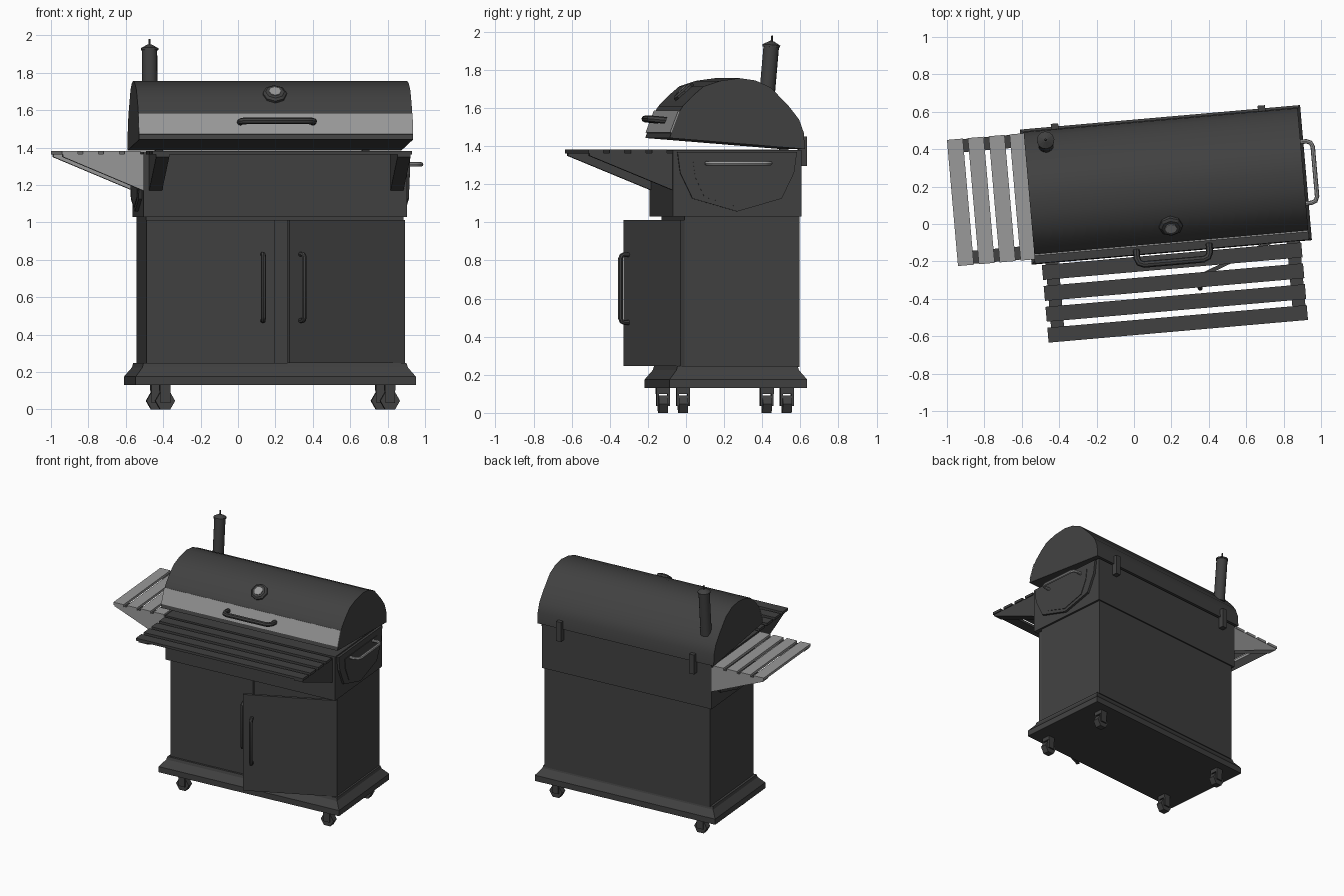
import bpy, bmesh, math
from mathutils import Matrix, Vector

if "Cube" in bpy.data.objects:
    bpy.data.objects.remove(bpy.data.objects["Cube"])

TURN = Matrix.Rotation(math.radians(5), 4, 'Z')   # whole grill sits slightly turned


def material(name, v):
    m = bpy.data.materials.new(name)
    m.diffuse_color = (v, v, v, 1)
    m.use_nodes = True
    m.node_tree.nodes["Principled BSDF"].inputs["Base Color"].default_value = m.diffuse_color
    return m


DARK = material("charcoal_black", 0.052)
GREY = material("brushed_grey", 0.32)


def finish(name, bm, mats, local=Matrix(), smooth=False):
    bmesh.ops.recalc_face_normals(bm, faces=bm.faces)
    me = bpy.data.meshes.new(name)
    bm.to_mesh(me)
    bm.free()
    for m in mats:
        me.materials.append(m)
    me.transform(TURN @ local)
    ob = bpy.data.objects.new(name, me)
    bpy.context.collection.objects.link(ob)
    if smooth:
        bpy.ops.object.select_all(action='DESELECT')
        ob.select_set(True)
        bpy.context.view_layer.objects.active = ob
        bpy.ops.object.shade_smooth_by_angle(angle=math.radians(40))
    return ob


def skin(bm, rings):
    """Join equal rings of points and cap both ends."""
    vs = [[bm.verts.new(p) for p in r] for r in rings]
    n = len(vs[0])
    for a, b in zip(vs, vs[1:]):
        for i in range(n):
            bm.faces.new((a[i], a[(i + 1) % n], b[(i + 1) % n], b[i]))
    bm.faces.new(vs[0])
    bm.faces.new(vs[-1])


def prism(name, pts, axis, a, b, mat, local=Matrix(), smooth=False):
    """Extrude a profile along x (pts are y,z) or along y (pts are x,z)."""
    bm = bmesh.new()
    put = (lambda p, t: (t, p[0], p[1])) if axis == 'x' else (lambda p, t: (p[0], t, p[1]))
    skin(bm, [[put(p, t) for p in pts] for t in (a, b)])
    return finish(name, bm, [mat], local, smooth)


def box(name, x0, x1, y0, y1, z0, z1, mat=DARK, local=Matrix()):
    return prism(name, [(x0, z0), (x1, z0), (x1, z1), (x0, z1)], 'y', y0, y1, mat, local)


def lathe(name, profile, sides, local, mat=DARK, smooth=False):
    bm = bmesh.new()
    skin(bm, [[(r * math.cos(2 * math.pi * i / sides), r * math.sin(2 * math.pi * i / sides), z)
               for i in range(sides)] for r, z in profile])
    return finish(name, bm, [mat], local, smooth)


def handle(name, p0, p1, out, r, mat=DARK, local=Matrix()):
    """Bent tube: rises from p0 along out, runs across, drops back to p1."""
    p0, p1, out = Vector(p0), Vector(p1), Vector(out)
    d = (p1 - p0).normalized() * out.length * 0.4
    path = [p0, p0 + out * 0.6, p0 + out * 0.88 + d * 0.3, p0 + out + d,
            p1 + out - d, p1 + out * 0.88 - d * 0.3, p1 + out * 0.6, p1]
    side = (p1 - p0).cross(out).normalized()
    rings = []
    for i, p in enumerate(path):
        t = (path[min(i + 1, 7)] - path[max(i - 1, 0)]).normalized()
        n = side.cross(t)
        rings.append([p + r * (math.cos(k * math.pi / 4) * side + math.sin(k * math.pi / 4) * n)
                      for k in range(8)])
    bm = bmesh.new()
    skin(bm, rings)
    return finish(name, bm, [mat], local, True)


# Base plinth with sloped top edge
bm = bmesh.new()
skin(bm, [[(-0.564 + i, -0.169 + i, z), (0.94 - i, -0.169 + i, z),
           (0.94 - i, 0.556 - i, z), (-0.564 + i, 0.556 - i, z)]
          for z, i in ((0.13, 0), (0.175, 0), (0.225, 0.04), (0.247, 0.046))])
finish("base_plinth", bm, [DARK])

# Casters
for x in (-0.40, 0.807):
    for y in (-0.087, 0.46):
        prism("caster_wheel", [(x + 0.053 * math.cos(k * math.pi / 3), 0.046 + 0.053 * math.sin(k * math.pi / 3))
                               for k in range(6)], 'y', y - 0.024, y + 0.024, DARK)
        for s in (-1, 1):
            box("caster_fork", x - 0.026, x + 0.026, y + s * 0.029 - 0.006, y + s * 0.029 + 0.006, 0.035, 0.115)
        box("caster_plate", x - 0.028, x + 0.028, y - 0.035, y + 0.035, 0.1, 0.13)

# Cabinet, hollow with open front
box("cabinet_left_wall", -0.50, -0.48, -0.085, 0.52, 0.24, 1.03)
box("cabinet_right_wall", 0.86, 0.88, -0.085, 0.52, 0.24, 1.03)
box("cabinet_back_wall", -0.48, 0.86, 0.50, 0.52, 0.24, 1.03)
box("cabinet_top_rail", -0.48, 0.86, -0.085, 0.50, 1.01, 1.03)

# Doors: left closed, right swung open
DW = 0.688
for name, hinge, s, ang in (("left_door", -0.50, 1, 0), ("right_door", 0.88, -1, 21)):
    m = Matrix.Translation((hinge, -0.085, 0)) @ Matrix.Rotation(math.radians(ang), 4, 'Z')
    box(name, min(0, s * DW), max(0, s * DW), -0.022, 0, 0.247, 1.012, DARK, m)
    hx = s * (DW - 0.065)
    handle(name + "_handle", (hx, -0.02, 0.475), (hx, -0.02, 0.83), (0, -0.05, 0), 0.013, DARK, m)

# Firebox
box("firebox", -0.52, 0.895, -0.148, 0.53, 1.03, 1.38)

# Half-octagon end panels on both sides of the firebox
END = [(-0.125, 1.37), (-0.11, 1.26), (-0.045, 1.125), (0.19, 1.057),
       (0.425, 1.125), (0.49, 1.26), (0.505, 1.37)]
INNER = [(0.19 + (y - 0.19) * 0.74, 1.325 + (z - 1.37) * 0.78) for y, z in END]
for name, x, s in (("right", 0.895, 1), ("left", -0.52, -1)):
    prism(name + "_end_panel", END, 'x', x, x + s * 0.018, DARK)
    prism(name + "_end_panel_inner", INNER, 'x', x + s * 0.018, x + s * 0.022, DARK)
handle("side_handle", (0.91, 0.03, 1.31), (0.91, 0.36, 1.31), (0.078, 0, 0), 0.012, GREY)

# Lid, propped slightly open; rounded profile
LID = [(-0.167, 1.443), (-0.158, 1.47), (-0.115, 1.583), (-0.098, 1.61), (-0.045, 1.665), (0.012, 1.714),
       (0.10, 1.743), (0.20, 1.757), (0.285, 1.745), (0.366, 1.708), (0.463, 1.607),
       (0.515, 1.54), (0.54, 1.47), (0.545, 1.385)]
prism("lid", LID, 'x', -0.545, 0.925, DARK, smooth=True)
prism("lid_front_band", [(-0.158, 1.47), (-0.115, 1.583), (-0.122, 1.586), (-0.165, 1.473)],
      'x', -0.546, 0.926, GREY)
handle("lid_handle", (0.0, -0.135, 1.535), (0.39, -0.135, 1.535), (0, -0.085, 0.008), 0.018)

# Thermometer on the sloping lid front
tilt = Matrix.Translation((0.195, -0.025, 1.682)) @ Matrix.Rotation(math.radians(42), 4, 'X')
lathe("thermometer_rim", [(0.064, -0.005), (0.064, 0.012), (0.05, 0.022)], 8, tilt)
lathe("thermometer_dial", [(0.032, 0.02), (0.032, 0.027)], 8, tilt, GREY)

# Chimney with cone cap and spike, leaning back with the lid
lean = Matrix.Translation((-0.432, 0.457, 1.58)) @ Matrix.Rotation(math.radians(-5), 4, 'X')
lathe("chimney_pipe", [(0.041, 0), (0.041, 0.345)], 16, lean, smooth=True)
lathe("chimney_cap", [(0.047, 0.342), (0.047, 0.353), (0.012, 0.372)], 12, lean)
lathe("chimney_spike", [(0.007, 0.365), (0.005, 0.402)], 6, lean)

# Rear hinges
for x in (-0.377, 0.733):
    box("lid_hinge", x - 0.02, x + 0.02, 0.525, 0.572, 1.295, 1.45)

# Left shelf: grey slats on wedge brackets with dark upper faces
for k in range(4):
    x = -0.957 + 0.112 * k
    box("left_shelf_slat", x, x + 0.085, -0.142, 0.535, 1.362, 1.382, GREY)
for y in (-0.137, 0.462):
    ob = prism("left_shelf_bracket", [(-0.95, 1.365), (-0.95, 1.35), (-0.52, 1.17), (-0.52, 1.365)],
               'y', y, y + 0.07, GREY)
    ob.data.materials.append(DARK)
    for p in ob.data.polygons:
        p.material_index = 1 if p.normal.z > 0.9 else 0

# Front shelf: dark slats and brackets
for k in range(4):
    y = -0.592 + 0.112 * k
    box("front_shelf_slat", -0.51, 0.882, y, y + 0.08, 1.362, 1.382)
for x in (-0.49, 0.805):
    prism("front_shelf_bracket", [(-0.585, 1.365), (-0.585, 1.35), (-0.148, 1.17), (-0.148, 1.365)],
          'x', x, x + 0.07, DARK)
